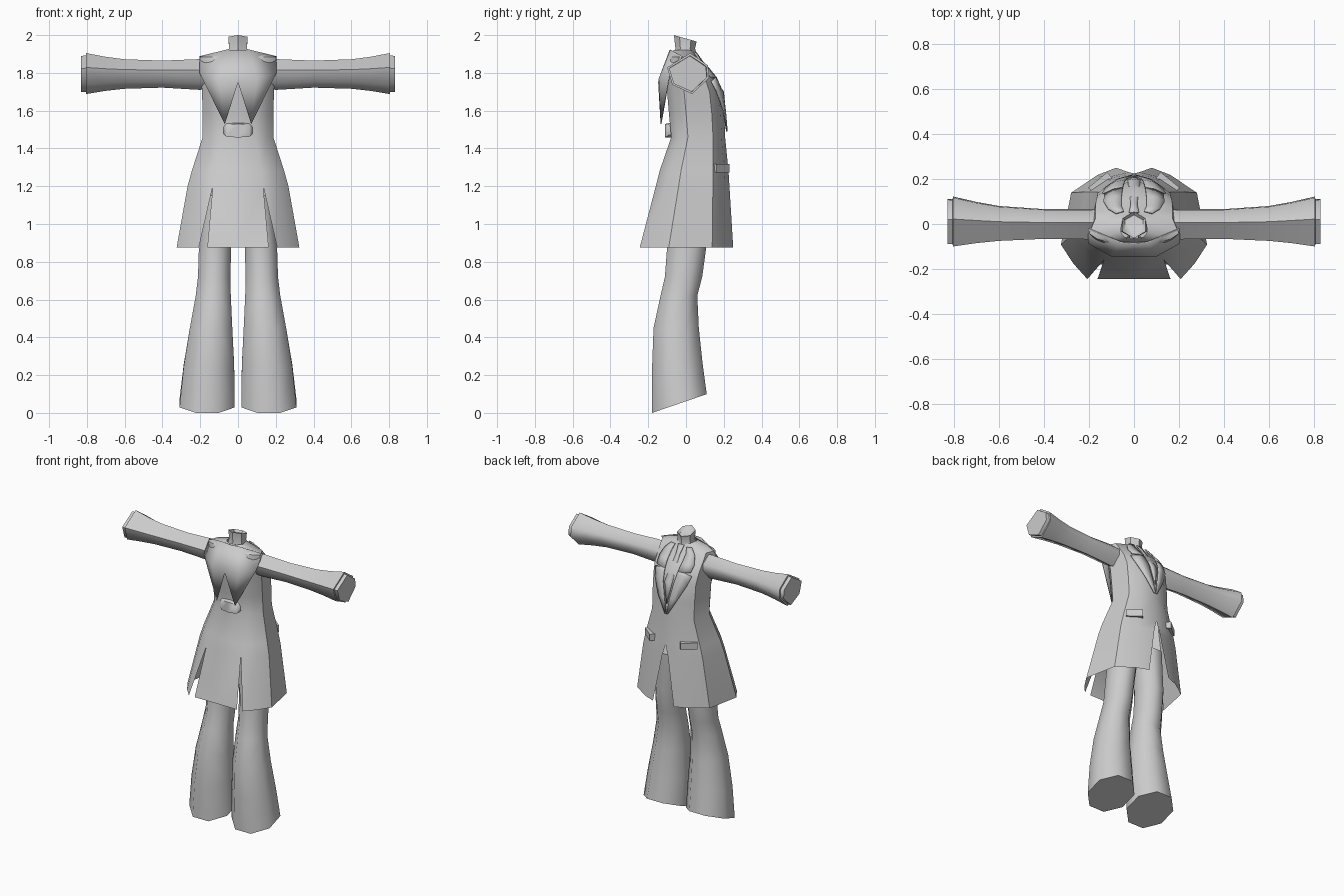
import bpy, bmesh, math
from mathutils import Vector
from mathutils.bvhtree import BVHTree

if "Cube" in bpy.data.objects:
    bpy.data.objects.remove(bpy.data.objects["Cube"])

cloth = bpy.data.materials.new("light grey cloth")
cloth.diffuse_color = (0.6, 0.6, 0.6, 1)
cloth.use_nodes = True
cloth.node_tree.nodes["Principled BSDF"].inputs["Base Color"].default_value = cloth.diffuse_color


def make(name, verts, faces, mirror=True, angle=40, thick=0):
    me = bpy.data.meshes.new(name)
    bm = bmesh.new()
    vs = [bm.verts.new(v) for v in verts]
    for f in faces:
        bm.faces.new([vs[i] for i in f])
    if mirror:
        geo = bm.verts[:] + bm.edges[:] + bm.faces[:]
        dup = bmesh.ops.duplicate(bm, geom=geo)["geom"]
        for v in dup:
            if isinstance(v, bmesh.types.BMVert):
                v.co.x = -v.co.x
        bmesh.ops.reverse_faces(bm, faces=[f for f in dup if isinstance(f, bmesh.types.BMFace)])
    bmesh.ops.remove_doubles(bm, verts=bm.verts[:], dist=0.0005)
    bmesh.ops.recalc_face_normals(bm, faces=bm.faces[:])
    bm.to_mesh(me)
    bm.free()
    me.materials.append(cloth)
    ob = bpy.data.objects.new(name, me)
    bpy.context.collection.objects.link(ob)
    if thick:
        m = ob.modifiers.new("thickness", 'SOLIDIFY')
        m.thickness, m.offset = thick, 0
    bpy.ops.object.select_all(action='DESELECT')
    ob.select_set(True)
    bpy.context.view_layer.objects.active = ob
    bpy.ops.object.shade_smooth_by_angle(angle=math.radians(angle))
    return ob


def loft(name, rings, mirror=True, angle=50):
    """Closed rings of equal length joined into a capped tube."""
    n = len(rings[0])
    verts = [v for r in rings for v in r]
    faces = [(k * n + i, k * n + (i + 1) % n, (k + 1) * n + (i + 1) % n, (k + 1) * n + i)
             for k in range(len(rings) - 1) for i in range(n)]
    faces += [tuple(range(n)), tuple(range(len(verts) - n, len(verts)))]
    return make(name, verts, faces, mirror, angle)


# Coat: half outline from back centre to front centre, scaled per height
outline = [(0, -1), (.5, -1), (.5, -1), (.83, -.72), (1, -.38), (.86, .55), (.5, .87), (0, 1)]
# z, half width, back y, front y, vent gap, front opening
levels = [(.875, .325, -.245, .25, .045, .08), (1.2, .267, -.16, .23, 0, .022),
          (1.28, .245, -.14, .225, 0, 0), (1.46, .187, -.078, .207, 0, 0),
          (1.58, .188, -.09, .203, 0, 0), (1.7, .19, -.1, .19, 0, 0),
          (1.77, .197, -.105, .16, 0, 0), (1.83, .2, -.105, .11, 0, 0),
          (1.885, .2, -.085, .055, 0, 0), (1.92, .06, -.065, .04, 0, 0)]
verts, faces = [], []
for z, w, yb, yf, gap, opening in levels:
    c, h = (yb + yf) / 2, (yf - yb) / 2
    for i, (u, v) in enumerate(outline):
        x = u * w + (gap if i == 2 else 0) + (opening if i == 7 else 0)
        verts.append((x, c + h * v, z))
for k in range(len(levels) - 1):
    for i in range(7):
        if i != 1:  # the vent column stays open
            a = k * 8 + i
            faces.append((a, a + 1, a + 9, a + 8))
coat = make("coat", verts, faces)
bm = bmesh.new()
bm.from_mesh(coat.data)
tree = BVHTree.FromBMesh(bm)


def chest(x, z, lift):
    hit = tree.ray_cast(Vector((x, 1, z)), Vector((0, -1, 0)))[0]
    return (x, (hit.y if hit else 0.03) + lift, z)


def strip(name, rows, lift, mirror=True):
    """Plate laid on the chest; rows of height, inner x and outer x."""
    pts, fs = [], []
    for z, a, b in rows:
        pts += [chest(a, z, lift), chest((a + b) / 2, z, lift), chest(b, z, lift)]
    for k in range(len(rows) - 1):
        for i in (0, 1):
            p = k * 3 + i
            fs.append((p, p + 1, p + 4, p + 3))
    return make(name, pts, fs, mirror, 40, 0.006)


# Lapels with a notch, and the tie between them
strip("collar", [(1.905, .045, .08), (1.87, .055, .115), (1.82, .055, .135), (1.775, .05, .13)], .014)
strip("lapel", [(1.775, .05, .085), (1.755, .048, .14), (1.7, .04, .125),
                (1.6, .02, .075), (1.49, .001, .012)], .012)
strip("tie", [(1.91, -.022, .022), (1.86, -.014, .014), (1.7, -.028, .028), (1.56, -.003, .003)], .008, False)

# Pointed back cape
make("back_cape",
     [(0, -.085, 1.92), (.06, -.08, 1.922), (.204, -.02, 1.887), (.203, -.085, 1.8),
      (.1, -.142, 1.77), (0, -.145, 1.75), (.07, -.132, 1.53)],
     [(0, 1, 4, 5), (1, 2, 3, 4), (4, 3, 6), (5, 4, 6)], thick=.005, angle=60)

# Rounded half belt at the back waist
loft("back_belt", [[(x, -.06, 1.5 - h), (x, -d, 1.5 - h), (x, -d, 1.5 + h * .7), (x, -.06, 1.5 + h)]
                   for x, d, h in ((-.078, .08, .022), (-.06, .104, .038), (0, .112, .042),
                                   (.06, .104, .038), (.078, .08, .022))], False)

# Pocket flaps
ax, ay = Vector((.042, -.034, 0)), Vector((.011, .013, 0))
ring = lambda z: [Vector((.15, .183, z)) + ax * s + ay * t for s, t in ((-1, -1), (1, -1), (1, 1), (-1, 1))]
loft("pocket_flap", [ring(1.272), ring(1.318)], angle=30)

# Neck with a slanted rim
hexa = [(math.sin(i * math.pi / 3), math.cos(i * math.pi / 3)) for i in range(6)]
loft("neck", [[(s * r, -.004 + c * d, z - slope * c) for s, c in hexa]
              for z, r, d, slope in ((1.9, .066, .06, 0), (1.93, .055, .052, 0),
                                     (1.983, .058, .06, .017), (1.965, .046, .044, .012))], False)

# Sleeves: x, low z, high z, back y, front y
sleeves = [(.14, 1.72, 1.865, -.06, .06), (.2, 1.71, 1.873, -.068, .066), (.4, 1.722, 1.865, -.066, .066),
           (.6, 1.716, 1.872, -.075, .08), (.7, 1.705, 1.885, -.085, .098), (.805, 1.688, 1.905, -.1, .122),
           (.806, 1.7, 1.892, -.09, .112), (.83, 1.7, 1.89, -.09, .11)]
prof = [(.1, 1), (.95, .4), (1, -.2), (.2, -1), (-.75, -.55), (-1, .3)]
loft("sleeve", [[(x, (b + f) / 2 + (f - b) / 2 * u, (lo + hi) / 2 + (hi - lo) / 2 * v) for u, v in prof]
                for x, lo, hi, b, f in sleeves], angle=60)

# Flared trouser legs: z, inner x, outer x, back y, front y, hem slope
legs = [(.065, .017, .31, -.18, .11, .37), (.25, .02, .288, -.18, .088, .1), (.45, .03, .255, -.172, .068, 0),
        (.62, .038, .224, -.135, .06, 0), (.72, .04, .212, -.112, .086, 0),
        (.88, .036, .207, -.1, .108, 0), (1.15, .005, .185, -.09, .12, 0)]
octa = [(math.cos(a), math.sin(a)) for a in [math.pi / 8 + i * math.pi / 4 for i in range(8)]]
rings = []
for z, a, b, yb, yf, slope in legs:
    rings.append([((a + b) / 2 + (b - a) / 2 * u * 1.08, (yb + yf) / 2 + (yf - yb) / 2 * v * 1.08,
                   z + slope * (yf - yb) / 2 * v) for u, v in octa])
low = min(v[2] for v in rings[0])
rings[0] = [(x, y, z - low) for x, y, z in rings[0]]
loft("trouser_leg", rings, angle=55)
bm.free()
